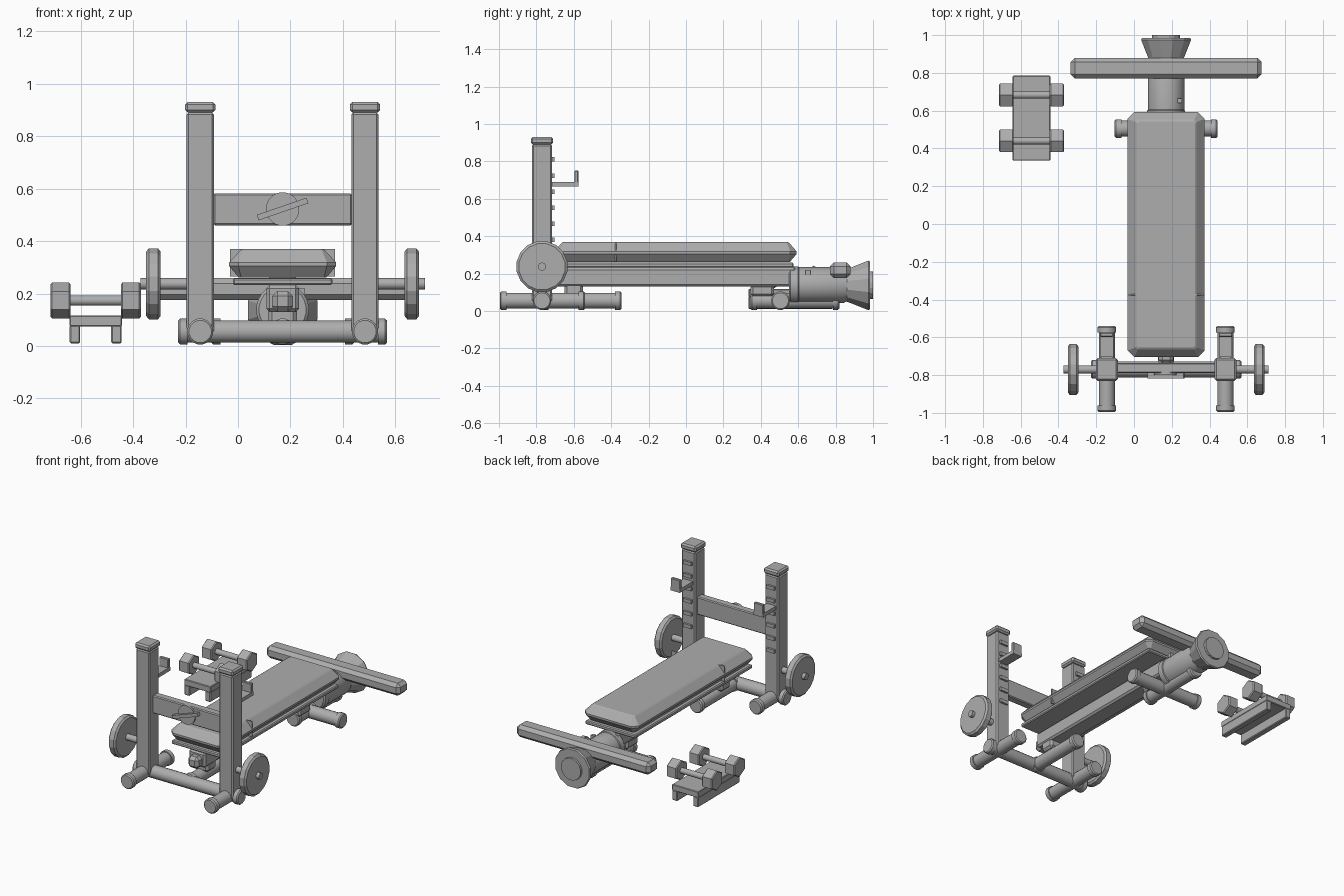
import bpy, bmesh, math
from mathutils import Matrix, Vector

if "Cube" in bpy.data.objects:
    bpy.data.objects.remove(bpy.data.objects["Cube"])

CX = 0.17      # bench centre line
PY = -0.77     # post line

grey = bpy.data.materials.new("plain grey")
grey.diffuse_color = (0.42, 0.42, 0.42, 1)
grey.use_nodes = True
grey.node_tree.nodes["Principled BSDF"].inputs["Base Color"].default_value = grey.diffuse_color


def finish(name, bm, bevel=0, smooth=False):
    bmesh.ops.recalc_face_normals(bm, faces=bm.faces[:])
    if bevel:
        bmesh.ops.bevel(bm, geom=bm.edges[:], offset=bevel, segments=1,
                        affect='EDGES', clamp_overlap=True)
    me = bpy.data.meshes.new(name)
    bm.to_mesh(me)
    bm.free()
    ob = bpy.data.objects.new(name, me)
    bpy.context.collection.objects.link(ob)
    me.materials.append(grey)
    if smooth:
        me.polygons.foreach_set("use_smooth", [True] * len(me.polygons))
        me.set_sharp_from_angle(angle=math.radians(35))
    return ob


def box(name, x, y, z, bevel=0):
    """Box from (min, max) ranges."""
    bm = bmesh.new()
    size = Matrix.Diagonal((x[1] - x[0], y[1] - y[0], z[1] - z[0], 1))
    mid = Vector((sum(x) / 2, sum(y) / 2, sum(z) / 2))
    bmesh.ops.create_cube(bm, size=1, matrix=Matrix.Translation(mid) @ size)
    return finish(name, bm, bevel)


def loft(name, rings, smooth=False):
    """Closed solid through a list of equal-length point rings."""
    bm = bmesh.new()
    loops = [[bm.verts.new(p) for p in r] for r in rings]
    n = len(loops[0])
    for a, b in zip(loops, loops[1:]):
        for i in range(n):
            j = (i + 1) % n
            bm.faces.new((a[i], a[j], b[j], b[i]))
    bm.faces.new(loops[0])
    bm.faces.new(loops[-1])
    return finish(name, bm, 0, smooth)


def turned(name, axis, a, b, profile, n=12, smooth=False, phase=0.5):
    """Turned solid; profile = (position, radius), a/b = centre on other axes."""
    rings = []
    for t, r in profile:
        ring = []
        for i in range(n):
            w = 2 * math.pi * (i + phase) / n
            u, v = a + r * math.cos(w), b + r * math.sin(w)
            ring.append((t, u, v) if axis == 'x' else (u, t, v))
        rings.append(ring)
    return loft(name, rings, smooth)


def capped_tube(name, axis, a, b, lo, hi):
    """Foot tube with slightly larger end caps."""
    c, r, R = 0.035, 0.043, 0.05
    return turned(name, axis, a, b, [
        (lo, R - .007), (lo + .007, R), (lo + c, R), (lo + c, r),
        (hi - c, r), (hi - c, R), (hi - .007, R), (hi, R - .007)], 16, True)


# Uprights with everything attached to them
for s, side in ((-1, "left"), (1, "right")):
    px = CX + s * 0.314
    box(side + "_post", (px - .052, px + .052), (PY - .054, PY + .054), (.05, .89), .008)
    box(side + "_post_cap", (px - .058, px + .058), (PY - .06, PY + .06), (.89, .93), .01)
    capped_tube(side + "_foot", 'y', px, .055, -.995, -.54)
    for i in range(6):
        z = .38 + .086 * i
        box(f"{side}_post_tooth_{i + 1}", (px - .03, px + .03), (-.72, -.702), (z - .012, z + .012))
    # bar hook
    box(side + "_hook_arm", (px - .035, px + .035), (-.72, -.575), (.665, .69))
    box(side + "_hook_lip", (px - .035, px + .035), (-.597, -.575), (.665, .75), .004)
    # stored weight plate on its peg
    x0, x1 = sorted((CX + s * .465, CX + s * .52))
    turned(side + "_weight_plate", 'x', PY, .237,
           [(x0, .125), (x0 + .01, .138), (x1 - .01, .138), (x1, .125)], 16)
    e0, e1 = sorted((CX + s * .34, CX + s * .542))
    turned(side + "_plate_peg", 'x', PY, .237, [(e0, .022), (e1, .022)], 12, True)

# Front frame
capped_tube("front_crossbar", 'x', PY, .055, CX - .398, CX + .398)
box("upper_cross_panel", (CX - .264, CX + .264), (-.79, -.735), (.46, .582), .006)
turned("panel_disc", 'y', CX, .522, [(-.80, .064), (-.78, .064)], 24, True)
bar = box("panel_handle", (-.1, .1), (-.014, .014), (-.011, .011))
bar.location = (CX, -.804, .522)
bar.rotation_euler = (0, math.radians(-19), 0)
capped_tube("front_centre_leg", 'y', CX, .055, -.77, -.345)
box("front_leg_bracket", (CX - .055, CX + .055), (-.65, -.55), (.08, .15), .015)
box("beam_nose", (CX - .04, CX + .04), (-.74, -.6), (.13, .21), .02)


# Padded bench: stacked rectangles with cut corners
def cut_rect(hx, y0, y1, c, z):
    q = [(-hx, y0 + c), (-hx + c, y0), (hx - c, y0), (hx, y0 + c),
         (hx, y1 - c), (hx - c, y1), (-hx + c, y1), (-hx, y1 - c)]
    return [(CX + x, y, z) for x, y in q]


loft("bench_pad", [cut_rect(.168, -.67, .555, .01, .262),
                   cut_rect(.204, -.705, .592, .035, .305),
                   cut_rect(.204, -.705, .592, .035, .318),
                   cut_rect(.162, -.665, .552, .012, .364),
                   cut_rect(.153, -.655, .542, .01, .37)])
box("pad_seam", (CX - .2, CX + .2), (-.379, -.371), (.265, .37))
box("pad_board", (CX - .19, CX + .19), (-.69, .575), (.232, .258), .006)
box("bench_beam", (CX - .062, CX + .062), (-.69, .59), (.13, .232), .012)

# Rear drum, flared end and tail bar
turned("rear_drum", 'y', CX, .138, [(.55, .09), (.56, .101), (.60, .101), (.605, .097),
                                    (.84, .097), (.86, .088), (.88, .088)], 24, True)
turned("flared_end", 'y', CX, .137,
       [(.86, .09), (.975, .137), (.985, .132)], 12)
turned("end_cap", 'y', CX, .137, [(.97, .075), (1.0, .075)], 16)
box("tail_bar", (CX - .505, CX + .505), (.77, .88), (.175, .26), .022)
box("drum_pin", (CX + .06, CX + .085), (.64, .665), (.19, .22))

# Rear foot
capped_tube("rear_foot", 'x', .505, .055, CX - .272, CX + .272)
capped_tube("rear_centre_leg", 'y', CX, .055, .345, .82)
box("rear_leg_bracket", (CX - .055, CX + .055), (.345, .47), (.08, .14), .012)

# Dumbbell stand
RX = -.5425
box("rack_board", (RX - .1, RX + .1), (.335, .785), (.075, .117), .004)
for s, side in ((-1, "left"), (1, "right")):
    m = RX + s * .079
    box(f"rack_{side}_runner", (m - .02, m + .02), (.335, .785), (.01, .08), .005)

# Dumbbells
for k, y in enumerate((.44, .683)):
    turned(f"dumbbell_{k + 1}_handle", 'x', y, .173, [(RX - .12, .02), (RX + .12, .02)], 12, True)
    for s, side in ((-1, "left"), (1, "right")):
        x0, x1 = sorted((RX + s * .096, RX + s * .172))
        turned(f"dumbbell_{k + 1}_{side}_head", 'x', y, .173,
               [(x0, .062), (x0 + .006, .069), (x1 - .006, .069), (x1, .062)], 6, False, .5)
